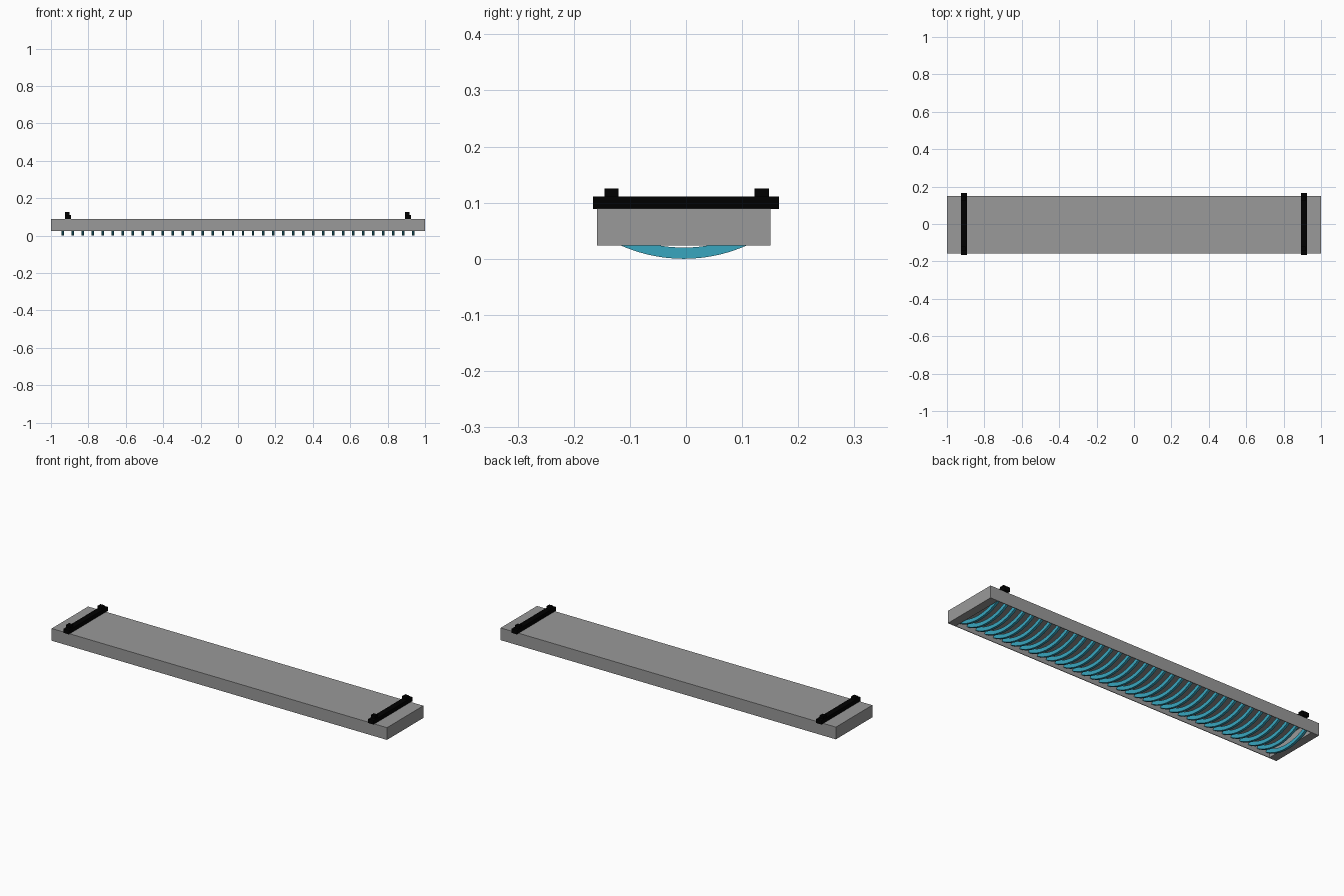
import bpy, bmesh, math

if "Cube" in bpy.data.objects:
    bpy.data.objects.remove(bpy.data.objects["Cube"])


def material(name, rgb):
    m = bpy.data.materials.new(name)
    m.diffuse_color = (*rgb, 1)
    m.use_nodes = True
    m.node_tree.nodes["Principled BSDF"].inputs["Base Color"].default_value = m.diffuse_color
    return m


grey = material("grey_housing", (0.32, 0.32, 0.32))
black = material("black_plastic", (0.0, 0.0, 0.0))
teal = material("teal_louver", (0.04, 0.38, 0.52))


def finish(name, bm, mat):
    bmesh.ops.recalc_face_normals(bm, faces=bm.faces)
    me = bpy.data.meshes.new(name)
    bm.to_mesh(me)
    bm.free()
    ob = bpy.data.objects.new(name, me)
    bpy.context.collection.objects.link(ob)
    me.materials.append(mat)
    return ob


def box(bm, lo, hi):
    for v in bmesh.ops.create_cube(bm, size=1)["verts"]:
        for i in range(3):
            v.co[i] = hi[i] if v.co[i] > 0 else lo[i]


Y0, Y1, CY = -0.159, 0.151, -0.004

# Housing: deep tray open underneath, thin long walls and closed ends
bm = bmesh.new()
box(bm, (-1, Y0, 0.024), (1, Y1, 0.09))
bottom = min(bm.faces, key=lambda f: f.calc_center_median().z)
bmesh.ops.inset_region(bm, faces=[bottom], thickness=0.005)
recess = bmesh.ops.extrude_discrete_faces(bm, faces=[bottom])["faces"][0]
bmesh.ops.translate(bm, vec=(0, 0, 0.061), verts=recess.verts)
for v in bm.verts:
    if abs(v.co.x) < 0.999:
        v.co.x = math.copysign(0.955, v.co.x)
finish("housing", bm, grey)

# Louvers: a row of curved slats hanging below the opening
COUNT, SEG, R, DEPTH, HALF = 36, 24, 0.277, 0.02, 0.149
W = 0.0065
bm = bmesh.new()
for k in range(COUNT):
    x = -0.937 + 1.874 * k / (COUNT - 1)
    rings = []
    for s in range(SEG + 1):
        a = (2 * s / SEG - 1) * math.asin(HALF / R)
        rings.append([bm.verts.new((x + dx, CY + r * math.sin(a), R - r * math.cos(a)))
                      for dx, r in ((-W, R), (W, R), (W, R - DEPTH), (-W, R - DEPTH))])
    for a, b in zip(rings, rings[1:]):
        for i in range(4):
            j = (i + 1) % 4
            bm.faces.new((a[i], a[j], b[j], b[i]))
    bm.faces.new(rings[0])
    bm.faces.new(rings[-1])
louvers = finish("louvers", bm, teal)
bpy.context.view_layer.objects.active = louvers
louvers.select_set(True)
bpy.ops.object.shade_smooth_by_angle(angle=math.radians(30))

# Mounting brackets: cross bar with two raised clips
for side_name, x in (("left", -0.909), ("right", 0.909)):
    bm = bmesh.new()
    box(bm, (x - 0.016, -0.166, 0.089), (x + 0.016, 0.166, 0.111))
    finish(side_name + "_bracket_bar", bm, black)
    bm = bmesh.new()
    for y in (-0.133, 0.135):
        box(bm, (x - 0.015, y - 0.0125, 0.111), (x + 0.009, y + 0.0125, 0.125))
    finish(side_name + "_bracket_clips", bm, black)
